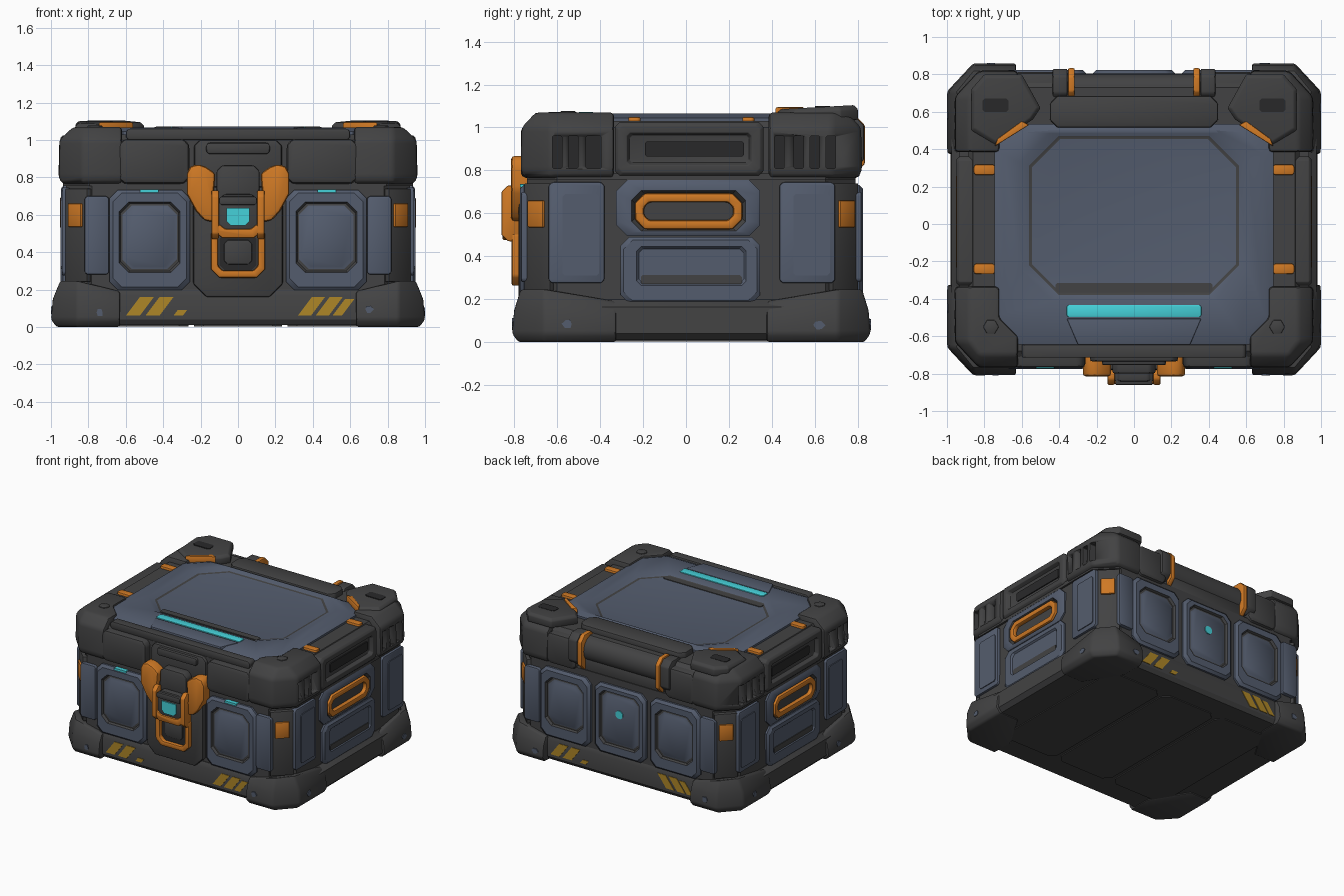
import bpy, bmesh, math, random

if "Cube" in bpy.data.objects:
    bpy.data.objects.remove(bpy.data.objects["Cube"])
random.seed(4)

def material(name, r, g, b):
    m = bpy.data.materials.new(name)
    m.diffuse_color = (r, g, b, 1)
    m.use_nodes = True
    m.node_tree.nodes["Principled BSDF"].inputs["Base Color"].default_value = m.diffuse_color
    return m

DARK = material("dark grey shell", 0.055, 0.055, 0.056)
BLUE = material("slate blue panel", 0.088, 0.108, 0.155)
ORANGE = material("orange metal", 0.62, 0.19, 0.018)
CYAN = material("cyan light", 0.06, 0.64, 0.70)
YELLOW = material("hazard yellow", 0.42, 0.24, 0.02)
BLACK = material("near black recess", 0.022, 0.022, 0.023)

# local (u right, v up, w outward) to world for each side
SIDES = {"front": lambda u, v, w: (u, -w, v), "back": lambda u, v, w: (-u, w, v),
         "right": lambda u, v, w: (w, u, v), "left": lambda u, v, w: (-w, u, v),
         "top": lambda u, v, w: (u, v, w)}

def solid(name, rings, mats, bands=None, closed=False, bevel=0.0):
    """Skin through matching rings of points; bands gives a material per ring."""
    bm = bmesh.new()
    vs = [[bm.verts.new(p) for p in r] for r in rings]
    n = len(vs[0])
    bands = bands or [0] * len(rings)
    for i, (a, b) in enumerate(zip(vs, vs[1:] + ([vs[0]] if closed else []))):
        for j in range(n):
            k = (j + 1) % n
            bm.faces.new((a[j], a[k], b[k], b[j])).material_index = bands[i]
    if not closed:
        bm.faces.new(vs[0][::-1]).material_index = bands[0]
        bm.faces.new(vs[-1]).material_index = bands[-1]
    bmesh.ops.recalc_face_normals(bm, faces=bm.faces[:])
    if bevel:
        edges = [e for e in bm.edges if e.calc_face_angle(0) > 0.4]
        bmesh.ops.bevel(bm, geom=edges, offset=bevel, offset_type='OFFSET', segments=2,
                        profile=0.5, affect='EDGES', clamp_overlap=True)
    me = bpy.data.meshes.new(name)
    bm.to_mesh(me)
    bm.free()
    for m in mats:
        me.materials.append(m)
    for p in me.polygons:
        p.use_smooth = True
    me.set_sharp_from_angle(angle=math.radians(32))
    ob = bpy.data.objects.new(name, me)
    bpy.context.collection.objects.link(ob)
    return ob

def octagon(cu, cv, hu, hv, c):
    return [(cu + a, cv + b) for a, b in (
        (hu, -hv + c), (hu, hv - c), (hu - c, hv), (-hu + c, hv),
        (-hu, hv - c), (-hu, -hv + c), (-hu + c, -hv), (hu - c, -hv))]

def stack(name, side, rings, mats, bands=None, closed=False, bevel=0.0):
    f = SIDES[side]
    return solid(name, [[f(u, v, r[5]) for u, v in octagon(*r[:5])] for r in rings],
                 mats, bands, closed, bevel)

def plate(name, side, cu, cv, hu, hv, c, w0, w1, mat, bevel=0.0):
    return stack(name, side, [(cu, cv, hu, hv, c, w0), (cu, cv, hu, hv, c, w1)], [mat], bevel=bevel)

def slab(name, side, poly, w0, w1, mat, bevel=0.0):
    f = SIDES[side]
    return solid(name, [[f(u, v, w) for u, v in poly] for w in (w0, w1)], [mat], bevel=bevel)

def frame(name, side, cu, cv, hu, hv, c, t, w0, w1, mat, bevel=0.01):
    o, i = (cu, cv, hu, hv, c), (cu, cv, hu - t, hv - t, max(c - t * .5, .01))
    return stack(name, side, [o + (w0,), o + (w1,), i + (w1,), i + (w0,)], [mat], closed=True, bevel=bevel)

def inset_panel(name, side, cu, cv, hu, hv, c, w, iv, ihu, ihv, ic):
    """Raised blue panel with a dark groove around an inner blue pad."""
    return stack(name, side, [
        (cu, cv, hu, hv, c, w - .03), (cu, cv, hu, hv, c, w + .015),
        (cu, cv, hu - .018, hv - .018, c, w + .034), (cu, iv, ihu + .008, ihv + .008, ic, w + .034),
        (cu, iv, ihu, ihv, ic, w + .018), (cu, iv, ihu - .01, ihv - .01, ic, w + .018),
        (cu, iv, ihu - .024, ihv - .024, ic, w + .028)], [BLUE, DARK], [0, 0, 0, 1, 1, 0, 0])

# ---- base
stack("base_core", "top", [(0, .02, .95, .765, .14, .01), (0, .02, .98, .785, .16, .04),
      (0, .02, .975, .785, .16, .165), (0, .02, .93, .765, .14, .2)], [DARK])
for x in (-.5, 0, .5):
    plate("underside_plate", "top", x, .025, .235, .6, .05, .003, .02, DARK)

def corner(name, poly, levels, sx, back, bevel):
    """Corner guard: plan outline clamped to (max x, max -y) at each level."""
    rings = []
    for mx, my, z, peak in levels:
        r = []
        for i, (x, y) in enumerate(poly):
            y = max(y, -my)
            r.append((sx * min(x, mx), .05 - y if back else y, z + (peak if i in (1, 2) else 0)))
        rings.append(r)
    return solid(name, rings, [DARK], bevel=bevel)

base_plan = [(1, -.325), (1, -.66), (.86, -.81), (.63, -.81), (.63, -.6), (.8, -.325)]
lid_plan = [(.96, -.335), (.96, -.63), (.83, -.77), (.62, -.77), (.62, -.6), (.72, -.5), (.72, -.335)]
base_levels = [(.97, .78, 0, 0), (1, .81, .04, 0), (.99, .80, .13, .02), (.95, .77, .19, .06)]
lid_levels = [(.94, .75, .765, 0), (.96, .77, .8, 0), (.955, .765, 1.0, 0), (.88, .70, 1.07, 0)]
for sx, side in ((1, "right"), (-1, "left")):
    for back in (False, True):
        tag = "back" if back else "front"
        corner(tag + "_base_corner", base_plan, base_levels, sx, back, .014)
        guard = corner(tag + "_lid_corner", lid_plan, lid_levels, sx, back, .022)
        # vent slots cut in the lid corner
        for y in ((.435, .525, .60, .675) if back else (-.60, -.525, -.43)):
            hw = .035 if y == -.43 else .022
            cut = plate("vent_cutter", side, y, .885, hw, .075, .004, .895, 1.02, BLACK)
            cut.hide_render = True
            cut.display_type = 'WIRE'
            mod = guard.modifiers.new("vent", 'BOOLEAN')
            mod.operation, mod.object, mod.solver = 'DIFFERENCE', cut, 'EXACT'
            plate("vent_floor", side, y, .885, hw, .075, .004, .885, .9, BLACK)
        # orange tab on the chamfered body corner
        m = -1 if not back else 1
        c = (sx * .858, .025 + m * .711)
        d, t = (sx * .7071, m * .7071), (-m * .7071, sx * .7071)
        for mat, hw, z0, z1, o in ((DARK, .085, .24, .74, .012), (ORANGE, .05, .535, .66, .026)):
            q = [(c[0] + t[0] * a + d[0] * b, c[1] + t[1] * a + d[1] * b)
                 for a, b in ((-hw, -.04), (hw, -.04), (hw, o), (-hw, o))]
            slab("corner_tab" if mat is ORANGE else "corner_post", "top", q, z0, z1, mat, .006)

# ---- hazard stripes: left edge, width, height fraction
for side, w in (("front", .765), ("back", .805)):
    for u, wid, h in ((-.60, .075, 1), (-.495, .075, 1), (-.345, .05, .3),
                      (.32, .07, 1), (.415, .07, 1), (.505, .05, .9)):
        lean = .075 * h
        if side == "back" and u > 0:
            u, lean = u + lean, -lean
        slab("hazard_stripe", side, [(u, .06), (u + wid, .06), (u + wid + lean, .06 + .1 * h),
             (u + lean, .06 + .1 * h)], w - .003, w + .004, YELLOW)

# ---- body
stack("body_core", "top", [(0, .025, .925, .765, .14, .17), (0, .025, .92, .765, .14, .77)], [DARK])
for side, w in (("front", .74), ("back", .79)):
    for s in (-1, 1):
        inset_panel(side + "_panel", side, s * .472, .465, .215, .268, .045, w, .48, .155, .18, .05)
        plate(side + "_edge_plate", side, s * .755, .49, .065, .21, .012, w - .02, w + .028, BLUE, .008)
inset_panel("back_centre_panel", "back", 0, .465, .22, .268, .045, .79, .48, .165, .2, .04)
plate("back_light", "back", 0, .53, .03, .03, .017, .8, .824, CYAN)
for s in (-1, 1):
    plate("front_light", "front", s * .475, .728, .05, .008, .002, .74, .772, CYAN)

for side in ("right", "left"):
    # panel with recessed pocket behind the carry handle
    stack(side + "_handle_panel", side, [(.01, .625, .335, .13, .05, .9), (.01, .625, .335, .13, .05, .934),
          (.01, .625, .32, .115, .05, .946), (.012, .612, .265, .095, .045, .946), (.012, .612, .25, .08, .045, .918)],
          [BLUE, DARK], [0, 0, 0, 1, 1])
    frame(side + "_handle", side, .012, .61, .25, .084, .045, .042, .91, .953, ORANGE, .012)
    stack(side + "_lower_panel", side, [(.02, .335, .325, .155, .04, .9), (.02, .335, .325, .155, .04, .936),
          (.02, .335, .31, .14, .04, .95), (.025, .355, .255, .09, .02, .95), (.025, .355, .245, .08, .02, .938)],
          [BLUE])
    plate(side + "_worn_strip", side, .025, .29, .235, .022, .008, .93, .943, DARK)
    for y in (-.51, .565):
        plate(side + "_edge_plate", side, y, .51, .13, .235, .015, .9, .942, BLUE, .008)
        plate(side + "_edge_inlay", side, y + .02, .5, .085, .19, .012, .93, .948, BLUE)

# ---- lid
stack("lid_lip", "top", [(0, .025, .935, .765, .14, .755), (0, .025, .935, .765, .14, .785)], [DARK])
stack("lid_core", "top", [(0, .025, .885, .735, .13, .77), (0, .025, .885, .735, .13, 1.0),
      (0, .025, .86, .705, .13, 1.03)], [DARK])
for side in ("right", "left"):
    stack(side + "_lid_grip", side, [(.015, .9, .345, .125, .02, .8), (.015, .9, .345, .125, .02, .935),
          (.015, .9, .33, .11, .02, .95), (.015, .9, .29, .075, .015, .95), (.015, .9, .28, .065, .015, .92)],
          [DARK], bevel=.004)
    plate(side + "_lid_slot", side, .04, .9, .23, .035, .008, .9, .928, BLACK)
    for y in (-.24, .29):
        plate("lid_clip", "top", .80 * (1 if side == "right" else -1), y, .057, .028, .01, 1.0, 1.048, ORANGE, .006)
for s in (-1, 1):
    plate("lid_front_bar", "front", s * .45, .885, .19, .12, .03, .6, .768, DARK, .022)
    plate("lid_back_bar", "back", s * .51, .885, .13, .12, .03, .6, .812, DARK, .025)

# blue top frame sloping down to a sunken octagonal panel
stack("lid_top_frame", "top", [(0, -.055, .745, .59, .13, 1.0), (0, -.055, .745, .59, .13, 1.045),
      (0, -.055, .695, .545, .12, 1.066), (0, .045, .61, .455, .17, 1.066), (0, .045, .562, .425, .16, 1.048),
      (0, .045, .545, .41, .15, 1.045)], [BLUE, DARK], [0, 0, 0, 0, 1, 0])
plate("top_worn_strip", "top", 0, -.34, .42, .025, .01, 1.035, 1.05, DARK)
plate("top_light_bar", "top", 0, -.465, .36, .033, .01, 1.05, 1.073, CYAN, .004)
slab("top_front_tab", "top", [(-.36, -.505), (-.3, -.645), (.3, -.645), (.36, -.505)], 1.03, 1.071, BLUE, .006)
plate("lid_front_rail", "front", 0, 1.03, .6, .03, .015, .645, .715, DARK, .008)
plate("lid_back_block", "top", 0, .6, .45, .085, .04, 1.0, 1.071, DARK, .012)

# rear raised fins and corner details
fin = [(.87, .5), (.87, .72), (.8, .8), (.6, .8), (.5, .62), (.54, .56), (.74, .42)]
for s in (-1, 1):
    mid = (.70, .63)
    solid("rear_fin", [[(s * (mid[0] + (x - mid[0]) * k), mid[1] + (y - mid[1]) * k, z + .05 * (y - .68))
          for x, y in fin] for k, z in ((1, 1.03), (1, 1.08), (.9, 1.098))], [DARK], bevel=.006)
    slab("fin_accent", "top", [(s * x, y) for x, y in ((.745, .415), (.73, .455), (.60, .55), (.56, .53))],
         1.03, 1.095, ORANGE, .006)
    plate("fin_slot", "top", s * .74, .635, .07, .035, .012, 1.08, 1.1, BLACK)
    slab("corner_bolt", "top", [(s * .765 + .042 * math.cos(a * math.pi / 3), -.55 + .042 * math.sin(a * math.pi / 3))
         for a in range(6)], 1.06, 1.076, DARK, .005)

# ---- hinge
slab("hinge_barrel", "right", [(.725 + .08 * math.cos(a * math.pi / 10), .93 + .095 * math.sin(a * math.pi / 10))
     for a in range(20)], -.36, .36, DARK)
plate("hinge_backing", "back", 0, .82, .36, .06, .02, .7, .785, DARK, .01)
for s in (-1, 1):
    plate("hinge_strap", "right", .748, .92, .085, .135, .045, s * .335 - .018, s * .335 + .018, ORANGE, .008)
    plate("hinge_bracket", "right", .745, .93, .085, .12, .04, s * .395 - .04, s * .395 + .04, DARK, .01)

# ---- front latch
plate("lock_plate", "front", 0, .455, .24, .295, .07, .7, .78, DARK, .012)
plate("lock_lid_plate", "front", 0, .88, .235, .12, .03, .6, .735, DARK, .012)
plate("lock_top_tab", "front", 0, .955, .17, .03, .012, .64, .755, DARK, .01)
ear = [(.12, .82), (.17, .855), (.21, .87), (.255, .86), (.274, .82), (.274, .71), (.225, .62), (.18, .57),
       (.13, .56), (.125, .66), (.13, .72)]
for s in (-1, 1):
    slab("latch_ear", "front", [(s * u, v) for u, v in ear], .66, .815, ORANGE, .018)
    plate("latch_arm", "right", -.815, .6, .045, .13, .03, s * .122 - .02, s * .122 + .02, ORANGE, .008)
frame("latch_loop", "front", 0, .405, .145, .142, .045, .038, .77, .812, ORANGE, .01)
plate("loop_pocket", "front", 0, .40, .1, .1, .03, .77, .785, BLACK)
plate("loop_catch", "front", 0, .40, .075, .065, .02, .77, .794, DARK, .006)
plate("latch_block", "front", 0, .765, .115, .1, .03, .7, .80, DARK, .012)
plate("latch_body", "front", 0, .60, .105, .11, .03, .77, .842, DARK, .012)
plate("latch_bar", "front", 0, .675, .1, .022, .008, .78, .86, DARK, .008)
slab("latch_chin", "front", [(-.14, .57), (-.095, .545), (-.07, .525), (.07, .525), (.095, .545), (.14, .57),
     (.125, .51), (.085, .475), (-.085, .475), (-.125, .51)], .78, .855, ORANGE, .01)
slab("latch_light", "front", [(-.062, .635), (-.062, .565), (-.04, .543), (.04, .543), (.062, .565), (.062, .635)],
     .83, .851, CYAN)

# ---- worn paint chips on the base corners
for side, w, us in (("front", .81, (-.74, .7)), ("back", .86, (-.7, .76)),
                    ("right", 1.0, (-.55, .62)), ("left", 1.0, (-.45, .58))):
    for u in us:
        v = random.uniform(.07, .1)
        slab("paint_chip", side, [(u + random.uniform(.015, .03) * math.cos(a), v + .022 * math.sin(a))
             for a in (0, 1.1, 2.2, 3.1, 4.2, 5.3)], w - .008, w + .001, BLUE)
